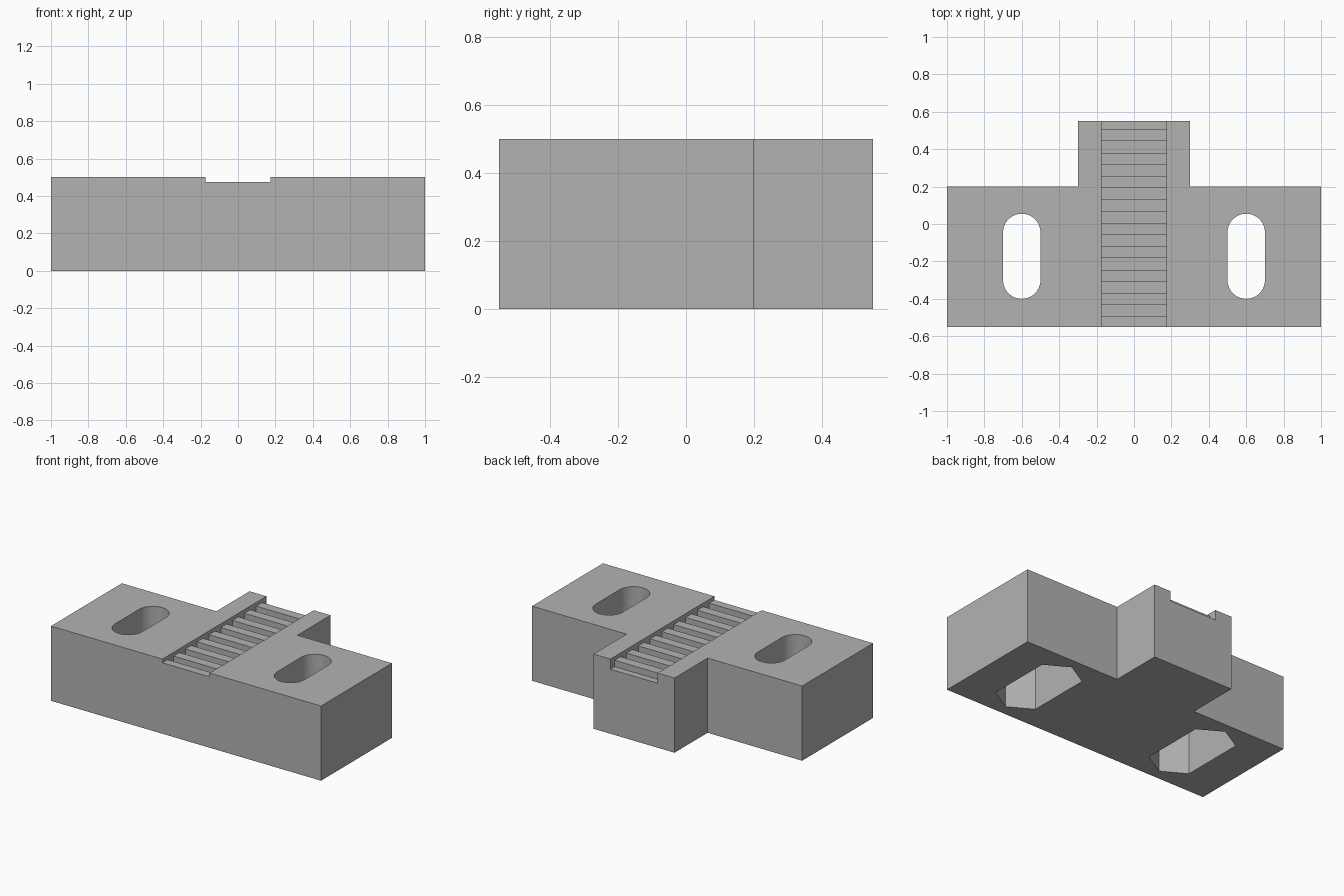
import bpy
import bmesh
from math import sin, cos, pi, radians
from mathutils import Vector

default = bpy.data.objects.get("Cube")
if default:
    bpy.data.objects.remove(default, do_unlink=True)

HEIGHT = 0.5
SLOT_X, SLOT_FRONT, SLOT_BACK = 0.6, -0.3, -0.045
BELT_HALF = 0.175
CREST, ROOT, PITCH = 0.475, 0.432, 0.125

grey = bpy.data.materials.new("plain grey")
grey.use_nodes = True
grey.diffuse_color = (0.45, 0.45, 0.45, 1)
grey.node_tree.nodes["Principled BSDF"].inputs["Base Color"].default_value = (0.45, 0.45, 0.45, 1)


def prism(name, points, sweep):
    """Extrude a closed loop of 3D points along a vector."""
    bm = bmesh.new()
    face = bm.faces.new([bm.verts.new(p) for p in points])
    top = bmesh.ops.extrude_face_region(bm, geom=[face])["geom"]
    verts = [g for g in top if isinstance(g, bmesh.types.BMVert)]
    bmesh.ops.translate(bm, verts=verts, vec=Vector(sweep))
    bmesh.ops.recalc_face_normals(bm, faces=bm.faces)
    mesh = bpy.data.meshes.new(name)
    bm.to_mesh(mesh)
    bm.free()
    mesh.materials.append(grey)
    obj = bpy.data.objects.new(name, mesh)
    bpy.context.collection.objects.link(obj)
    return obj


def oblong(x, radius, steps, z):
    """Outline of a circle or hexagon stretched along y."""
    loop = []
    for centre, start in ((SLOT_BACK, 0), (SLOT_FRONT, pi)):
        # a hexagon half spans 30 to 150 degrees, a round half 0 to 180
        pad = pi / 6 if steps == 2 else 0
        for i in range(steps + 1):
            a = start + pad + (pi - 2 * pad) * i / steps
            loop.append((x + radius * cos(a), centre + radius * sin(a), z))
    return loop


def cut(target, cutter):
    mod = target.modifiers.new(cutter.name, 'BOOLEAN')
    mod.operation = 'DIFFERENCE'
    mod.solver = 'EXACT'
    mod.object = cutter
    bpy.context.view_layer.objects.active = target
    bpy.ops.object.modifier_apply(modifier=mod.name)
    bpy.data.objects.remove(cutter, do_unlink=True)


# T-shaped body
half = [(0.3, 0.55), (0.3, 0.2), (1, 0.2), (1, -0.55)]
outline = half + [(-x, y) for x, y in reversed(half)]
body = prism("clamp_body", [(x, y, 0) for x, y in outline], (0, 0, HEIGHT))

# Toothed belt channel, cut with a comb-shaped side profile
comb = [(-0.6, 0.6), (-0.6, CREST)]
for k in range(9):
    y = -0.495 + PITCH * k
    end = y + PITCH / 2 if k < 8 else 0.6
    comb += [(y, CREST), (y, ROOT), (end, ROOT)]
    if k < 8:
        comb.append((end, CREST))
comb.append((0.6, 0.6))
cut(body, prism("belt_channel_cutter", [(-BELT_HALF, y, z) for y, z in comb],
                (2 * BELT_HALF, 0, 0)))

# Bolt slots with stretched hexagonal nut pockets below
for side in (-1, 1):
    x = side * SLOT_X
    cut(body, prism("bolt_slot_cutter", oblong(x, 0.1, 20, -0.1), (0, 0, 0.8)))
    cut(body, prism("nut_pocket_cutter", oblong(x, 0.18, 2, -0.1), (0, 0, 0.4)))

# Round slot ends shade smoothly, all other edges stay sharp
bpy.ops.object.select_all(action='DESELECT')
body.select_set(True)
bpy.context.view_layer.objects.active = body
bpy.ops.object.shade_smooth_by_angle(angle=radians(30))
